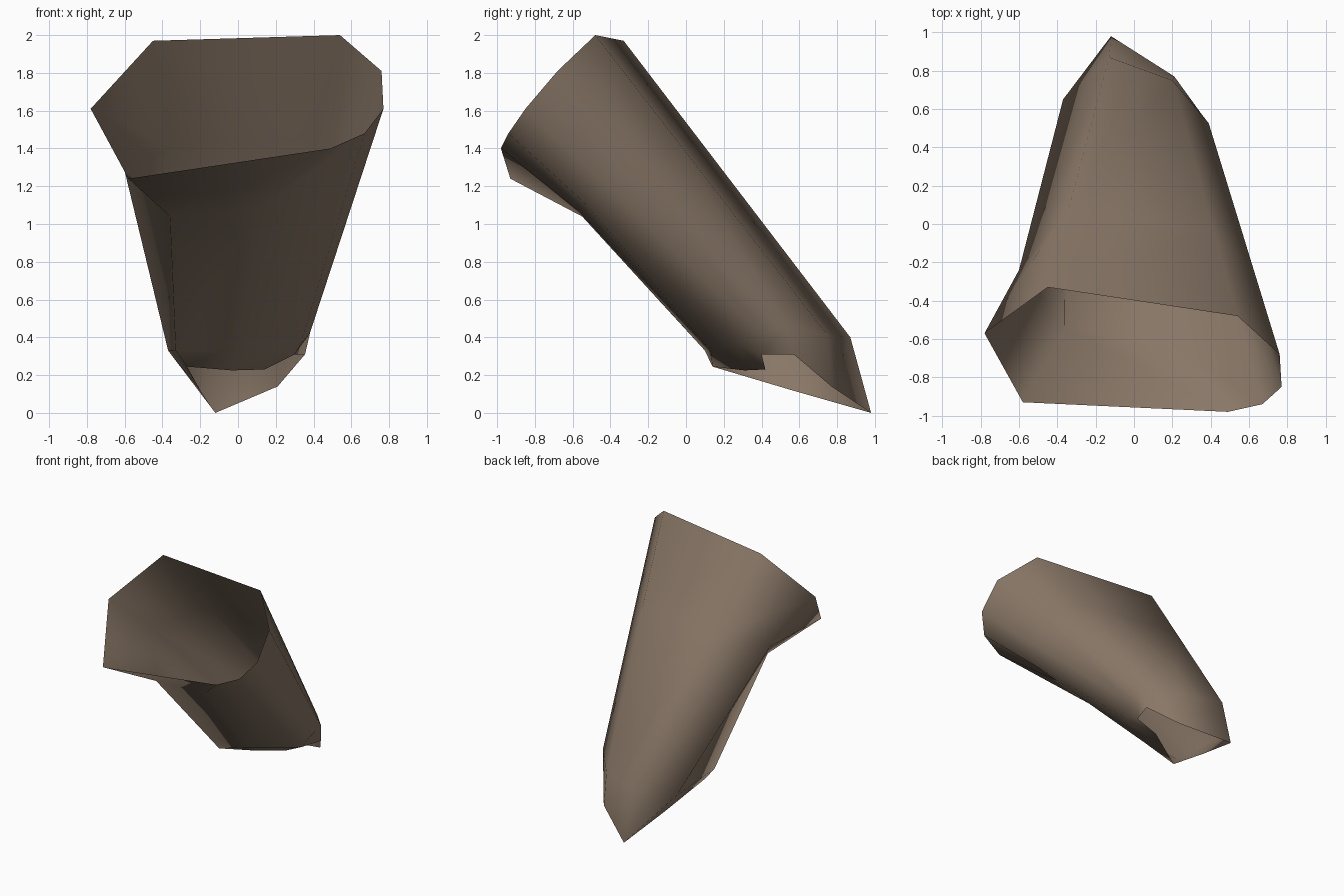
import bpy
import bmesh
from mathutils import Vector

if "Cube" in bpy.data.objects:
    bpy.data.objects.remove(bpy.data.objects["Cube"], do_unlink=True)

# Single earthy brown
brown = bpy.data.materials.new("earth_brown")
brown.use_nodes = True
colour = (0.25, 0.185, 0.135, 1.0)
brown.diffuse_color = colour
shader = brown.node_tree.nodes["Principled BSDF"]
shader.inputs["Base Color"].default_value = colour
shader.inputs["Roughness"].default_value = 0.9

# Wide upper mouth, starting at its right corner and passing over the back
mouth = [(-.78, -.57, 1.61), (-.45, -.33, 1.97), (.54, -.48, 2), (.76, -.68, 1.81),
         (.77, -.85, 1.61), (.67, -.94, 1.48), (.49, -.98, 1.4), (-.58, -.93, 1.24)]
# Ring where the lower end starts to taper
taper = [(-.37, .65, .33), (-.13, .87, .4), (.2, .75, .41), (.39, .525, .46),
         (.38, .4, .42), (.33, .28, .36), (0, .13, .33), (-.33, .1, .33)]
# Ragged lower opening with its pointed tip
tip = [(-.2, .56, .12), (-.12, .98, 0), (.21, .77, .14), (.355, .57, .31),
       (.3, .4, .31), (.14, .42, .23), (-.03, .31, .225), (-.27, .14, .245)]

# Neck ring: straight along the back, pinched under the front lip
neck = [Vector(a).lerp(Vector(b), .35) for a, b in zip(mouth, taper)]
neck[0] = Vector((-.6, -.24, 1.28))
neck[6] = Vector((.1, -.57, 1.07))
neck[7] = Vector((-.36, -.55, 1.04))


def loft(name, rings):
    """Skin closed rings into an open tube."""
    bm = bmesh.new()
    rows = [[bm.verts.new(p) for p in ring] for ring in rings]
    for upper, lower in zip(rows, rows[1:]):
        for i in range(len(upper)):
            j = (i + 1) % len(upper)
            bm.faces.new((upper[i], lower[i], lower[j], upper[j]))
    bmesh.ops.recalc_face_normals(bm, faces=bm.faces)
    # Turn the skin so that the back faces outward
    back = max(bm.faces, key=lambda f: f.calc_center_median().y
               + f.calc_center_median().z)
    if back.normal.y + back.normal.z < 0:
        bmesh.ops.reverse_faces(bm, faces=bm.faces)
    mesh = bpy.data.meshes.new(name)
    bm.to_mesh(mesh)
    bm.free()
    mesh.materials.append(brown)
    for face in mesh.polygons:
        face.use_smooth = True
    obj = bpy.data.objects.new(name, mesh)
    bpy.context.collection.objects.link(obj)
    return obj


loft("tapered_open_tube", [mouth, neck, taper, tip])
